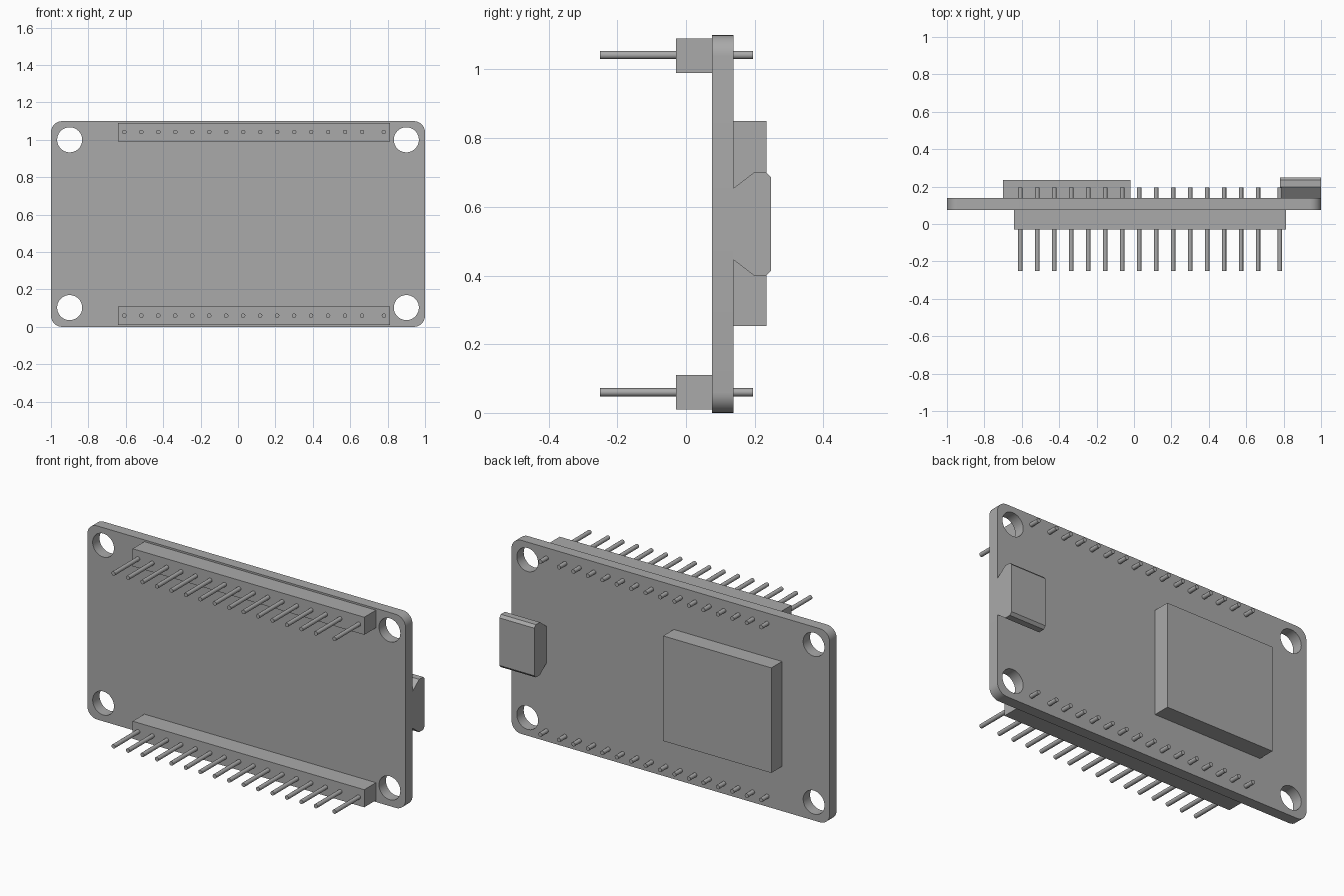
import bpy
import bmesh
import math
from mathutils import Matrix, Vector

cube = bpy.data.objects.get("Cube")
if cube:
    bpy.data.objects.remove(cube, do_unlink=True)

GREY = (0.4, 0.4, 0.4, 1.0)
mat = bpy.data.materials.new("plain grey")
mat.use_nodes = True
mat.diffuse_color = GREY
mat.node_tree.nodes["Principled BSDF"].inputs["Base Color"].default_value = GREY

BACK = 0.138      # rear face of the board
FRONT = 0.076     # front face of the board


def finish(name, bm, smooth=False):
    bmesh.ops.recalc_face_normals(bm, faces=bm.faces)
    mesh = bpy.data.meshes.new(name)
    bm.to_mesh(mesh)
    bm.free()
    mesh.materials.append(mat)
    obj = bpy.data.objects.new(name, mesh)
    bpy.context.collection.objects.link(obj)
    if smooth:
        bpy.ops.object.select_all(action='DESELECT')
        obj.select_set(True)
        bpy.context.view_layer.objects.active = obj
        bpy.ops.object.shade_smooth_by_angle(angle=math.radians(35))
    return obj


def prism(bm, points, offset):
    face = bm.faces.new([bm.verts.new(p) for p in points])
    new = bmesh.ops.extrude_face_region(bm, geom=[face])["geom"]
    verts = [v for v in new if isinstance(v, bmesh.types.BMVert)]
    bmesh.ops.translate(bm, verts=verts, vec=Vector(offset))


def box(name, x, y, z):
    bm = bmesh.new()
    prism(bm, [(x[0], y[0], z[0]), (x[1], y[0], z[0]),
               (x[1], y[0], z[1]), (x[0], y[0], z[1])], (0, y[1] - y[0], 0))
    return finish(name, bm)


def rod(bm, x, z, y0, y1, radius, sides):
    # Cylinder lying along y
    place = Matrix.Translation((x, (y0 + y1) / 2, z)) @ Matrix.Rotation(math.pi / 2, 4, 'X')
    bmesh.ops.create_cone(bm, cap_ends=True, segments=sides, radius1=radius,
                          radius2=radius, depth=y1 - y0, matrix=place)


# Board outline with rounded corners
R = 0.06
corners = [(1 - R, 1.1 - R), (R - 1, 1.1 - R), (R - 1, R), (1 - R, R)]
outline = []
for i, (cx, cz) in enumerate(corners):
    for k in range(9):
        a = math.pi / 2 * (i + k / 8)
        outline.append((cx + R * math.cos(a), FRONT, cz + R * math.sin(a)))
bm = bmesh.new()
prism(bm, outline, (0, BACK - FRONT, 0))
board = finish("board", bm)

# Mounting holes cut through the corners
bm = bmesh.new()
for x in (-0.9, 0.9):
    for z in (0.103, 1.0):
        rod(bm, x, z, FRONT - 0.1, BACK + 0.1, 0.067, 40)
cutter = finish("hole_cutter", bm)
cutter.hide_render = True
cut = board.modifiers.new("holes", 'BOOLEAN')
cut.operation = 'DIFFERENCE'
cut.solver = 'EXACT'
cut.object = cutter
bpy.ops.object.select_all(action='DESELECT')
board.select_set(True)
bpy.context.view_layer.objects.active = board
bpy.ops.object.modifier_apply(modifier=cut.name)
bpy.data.objects.remove(cutter, do_unlink=True)
bpy.ops.object.shade_smooth_by_angle(angle=math.radians(35))

# Pin headers: evenly spaced pins plus one set slightly apart
pin_xs = [-0.608 + 0.0908 * i for i in range(15)] + [0.78]
for name, z0, pin_z in (("lower", 0.01, 0.06), ("upper", 0.99, 1.042)):
    box(name + "_header", (-0.642, 0.814), (-0.029, FRONT), (z0, z0 + 0.1))
    bm = bmesh.new()
    for x in pin_xs:
        rod(bm, x, pin_z, -0.25, 0.195, 0.0118, 16)
    finish(name + "_pins", bm, smooth=True)

# Processor module on the back
box("chip", (-0.70, -0.02), (BACK, 0.234), (0.253, 0.85))

# Cable socket: symmetric profile narrowing toward the board
MID = 0.55
half = [(BACK, 0.104), (0.198, 0.15), (0.234, 0.15), (0.248, 0.135)]
profile = [(0.78, y, MID + h) for y, h in half]
profile += [(0.78, y, MID - h) for y, h in reversed(half)]
bm = bmesh.new()
prism(bm, profile, (0.22, 0, 0))
finish("cable_socket", bm)
